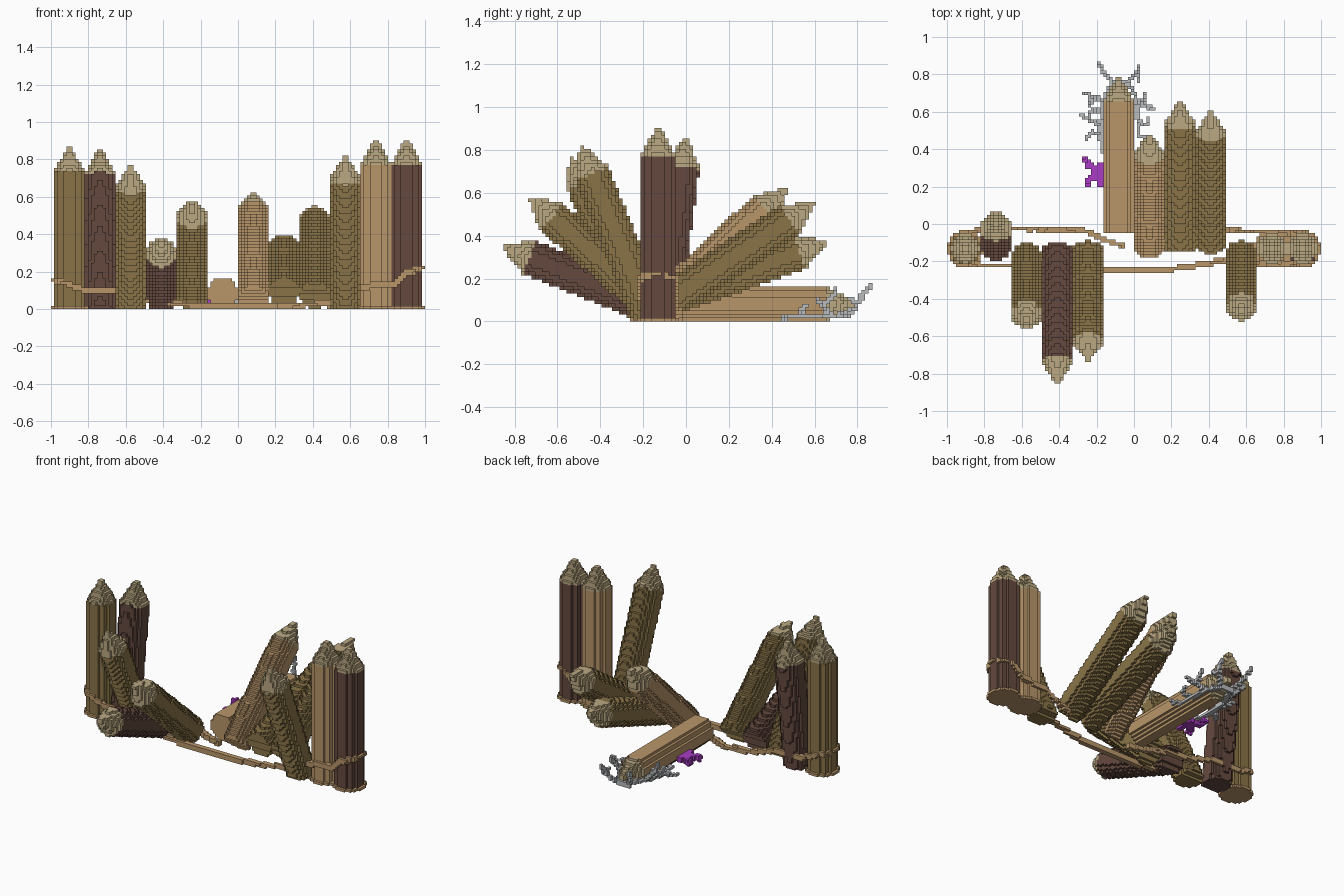
import bpy, math
from mathutils import Vector

if "Cube" in bpy.data.objects:
    bpy.data.objects.remove(bpy.data.objects["Cube"], do_unlink=True)

V = 1 / 61          # edge length of one block
R = 5.05 * V        # log radius
TIP = 0.14          # length of the sharpened end


def material(name, hexcode):
    rgb = [int(hexcode[i:i + 2], 16) / 255 for i in (0, 2, 4)]
    lin = [c / 12.92 if c <= 0.04045 else ((c + 0.055) / 1.055) ** 2.4 for c in rgb]
    m = bpy.data.materials.new(name)
    m.use_nodes = True
    m.diffuse_color = (*lin, 1)
    m.node_tree.nodes["Principled BSDF"].inputs["Base Color"].default_value = (*lin, 1)
    return m


OLIVE = material("olive bark", "8A7448")
DARK = material("dark bark", "64493F")
TAN = material("tan wood", "B9966A")
PALE = material("pale cut wood", "BBA982")
GREY = material("grey thorn", "B9BBBE")
PURPLE = material("purple flower", "A93CC4")

SIDES = {
    (1, 0, 0): ((1, 0, 0), (1, 1, 0), (1, 1, 1), (1, 0, 1)),
    (-1, 0, 0): ((0, 0, 0), (0, 0, 1), (0, 1, 1), (0, 1, 0)),
    (0, 1, 0): ((0, 1, 0), (0, 1, 1), (1, 1, 1), (1, 1, 0)),
    (0, -1, 0): ((0, 0, 0), (1, 0, 0), (1, 0, 1), (0, 0, 1)),
    (0, 0, 1): ((0, 0, 1), (1, 0, 1), (1, 1, 1), (0, 1, 1)),
    (0, 0, -1): ((0, 0, 0), (0, 1, 0), (1, 1, 0), (1, 0, 0)),
}


def block_object(name, cells, mats):
    """Mesh of the exposed sides of a {cell: material index} dictionary."""
    verts, faces, slots = {}, [], []
    for (x, y, z), slot in cells.items():
        for (dx, dy, dz), corners in SIDES.items():
            if (x + dx, y + dy, z + dz) in cells:
                continue
            faces.append([verts.setdefault((x + a, y + b, z + c), len(verts))
                          for a, b, c in corners])
            slots.append(slot)
    mesh = bpy.data.meshes.new(name)
    mesh.from_pydata([(x * V, y * V, z * V) for x, y, z in verts], [], faces)
    for m in mats:
        mesh.materials.append(m)
    mesh.polygons.foreach_set("material_index", slots)
    mesh.update()
    ob = bpy.data.objects.new(name, mesh)
    bpy.context.collection.objects.link(ob)
    return ob


def cells_near(a, b, pad):
    """Block cells above ground in the padded box around a segment."""
    lo = [math.floor((min(p, q) - pad) / V) for p, q in zip(a, b)]
    hi = [math.ceil((max(p, q) + pad) / V) for p, q in zip(a, b)]
    for x in range(lo[0], hi[0]):
        for y in range(lo[1], hi[1]):
            for z in range(max(0, lo[2]), hi[2]):
                yield (x, y, z), Vector((x + .5, y + .5, z + .5)) * V


def log(name, slot, base, apex, bark):
    """Round log with a sharpened pale end, leaning in the y-z plane."""
    x = (-55 + 10 * slot) * V
    a, b = Vector((x, *base)), Vector((x, *apex))
    length = (b - a).length
    axis = (b - a) / length
    body = length - TIP
    cells = {}
    for cell, p in cells_near(a, b, R + V):
        t = (p - a).dot(axis)
        if not 0 <= t <= length:
            continue
        d = (p - a - axis * t).length
        r = R if t < body else 0.078 * (1 - (t - body) / TIP) + 0.008
        if d <= r:
            cells[cell] = 0 if t < body else 1
    block_object(name, cells, [bark, PALE])


def strands(name, paths, radius, mat):
    """Thin blocky cords following point paths."""
    cells = {}
    for path in paths:
        for a, b in zip(path, path[1:]):
            a, b = Vector(a), Vector(b)
            d = b - a
            for cell, p in cells_near(a, b, radius + V):
                t = max(0, min(1, (p - a).dot(d) / d.length_squared))
                if (p - a - d * t).length <= radius:
                    cells[cell] = 0
    block_object(name, cells, [mat])


# Palisade logs: base (y, z), apex (y, z)
LOGS = [
    ("left_end_log", (-.13, V), (-.13, .87), OLIVE),
    ("left_second_log", (-.115, 0), (0, .86), DARK),
    ("left_leaning_log", (-.17, 0), (-.54, .77), OLIVE),
    ("left_fallen_log", (-.13, .06), (-.86, .35), DARK),
    ("left_tilted_log", (-.14, .06), (-.73, .58), OLIVE),
    ("flat_fallen_log", (-.05, .085), (.79, .085), TAN),
    ("back_tan_log", (-.13, .06), (.47, .62), TAN),
    ("back_low_log", (-.13, .09), (.66, .37), OLIVE),
    ("back_tilted_log", (-.12, .07), (.60, .55), OLIVE),
    ("right_leaning_log", (-.16, 0), (-.49, .82), OLIVE),
    ("right_second_log", (-.13, V), (-.13, .91), TAN),
    ("right_end_log", (-.13, V), (-.13, .91), DARK),
]
for i, (name, base, apex, bark) in enumerate(LOGS):
    log(name, i, base, apex, bark)

# Tan discs under the upright logs
for i, name in ((0, "left_end_foot"), (10, "right_second_foot"), (11, "right_end_foot")):
    c = Vector(((-55 + 10 * i) * V, -.13, V / 2))
    foot = {cell: 0 for cell, p in cells_near(c, c, 7 * V)
            if cell[2] == 0 and (p - c).length <= 5.8 * V}
    block_object(name, foot, [TAN])

# Ropes sagging between the upright ends
strands("front_rope", [[
    (.985, -.13, .22), (.96, -.20, .21), (.90, -.22, .19), (.85, -.22, .14),
    (.68, -.22, .12), (.60, -.21, .08), (.50, -.195, .03), (.30, -.225, .02),
    (.15, -.25, .015), (-.17, -.25, .015), (-.35, -.24, .03), (-.50, -.22, .05),
    (-.65, -.22, .10), (-.82, -.22, .10), (-.90, -.22, .13), (-.96, -.20, .15),
    (-.985, -.13, .155)]], 1.0 * V, TAN)
strands("back_rope", [
    [(.985, -.13, .22), (.96, -.07, .21), (.90, -.045, .19), (.82, -.045, .13),
     (.65, -.04, .11), (.57, -.04, .06), (.49, -.03, .02)],
    [(-.985, -.13, .155), (-.96, -.07, .15), (-.90, -.045, .13), (-.82, -.03, .10),
     (-.65, -.025, .10), (-.45, -.03, .04), (-.25, -.04, .02), (-.17, -.08, .015),
     (-.06, -.115, .015)]], 0.9 * V, TAN)

# Thorny twigs around the tip of the flat log
strands("thorn_twigs", [
    [(-.16, .38, .02), (-.18, .45, .03), (-.18, .55, .03), (-.16, .66, .04), (-.12, .76, .05)],
    [(-.18, .48, .03), (-.22, .49, .03), (-.25, .46, .02)],
    [(-.18, .53, .03), (-.23, .55, .06), (-.28, .58, .09)],
    [(-.17, .60, .04), (-.22, .61, .08), (-.24, .57, .11)],
    [(-.16, .66, .04), (-.22, .68, .10), (-.27, .70, .15)],
    [(-.22, .68, .10), (-.24, .63, .15)],
    [(-.12, .76, .05), (-.16, .80, .09), (-.19, .86, .16)],
    [(-.12, .76, .03), (-.04, .76, .03), (.01, .80, .08), (.03, .84, .15)],
    [(.01, .80, .08), (.03, .77, .10)],
    [(-.04, .76, .03), (.01, .68, .03), (.02, .55, .03), (.03, .47, .02), (.08, .45, .02)],
    [(.01, .66, .03), (.05, .65, .08), (.06, .70, .14)],
    [(.05, .63, .07), (.10, .62, .10)],
    [(.02, .55, .03), (.06, .53, .05), (.08, .56, .08)],
], 0.75 * V, GREY)

# Small flower beside the flat log
strands("purple_flower", [
    [(-.17, .28, .05), (-.22, .28, .05)],
    [(-.20, .29, .05), (-.24, .31, .05), (-.26, .34, .06)],
    [(-.20, .26, .05), (-.24, .24, .05), (-.25, .22, .04)],
    [(-.18, .31, .05), (-.18, .22, .05)],
], 1.2 * V, PURPLE)
